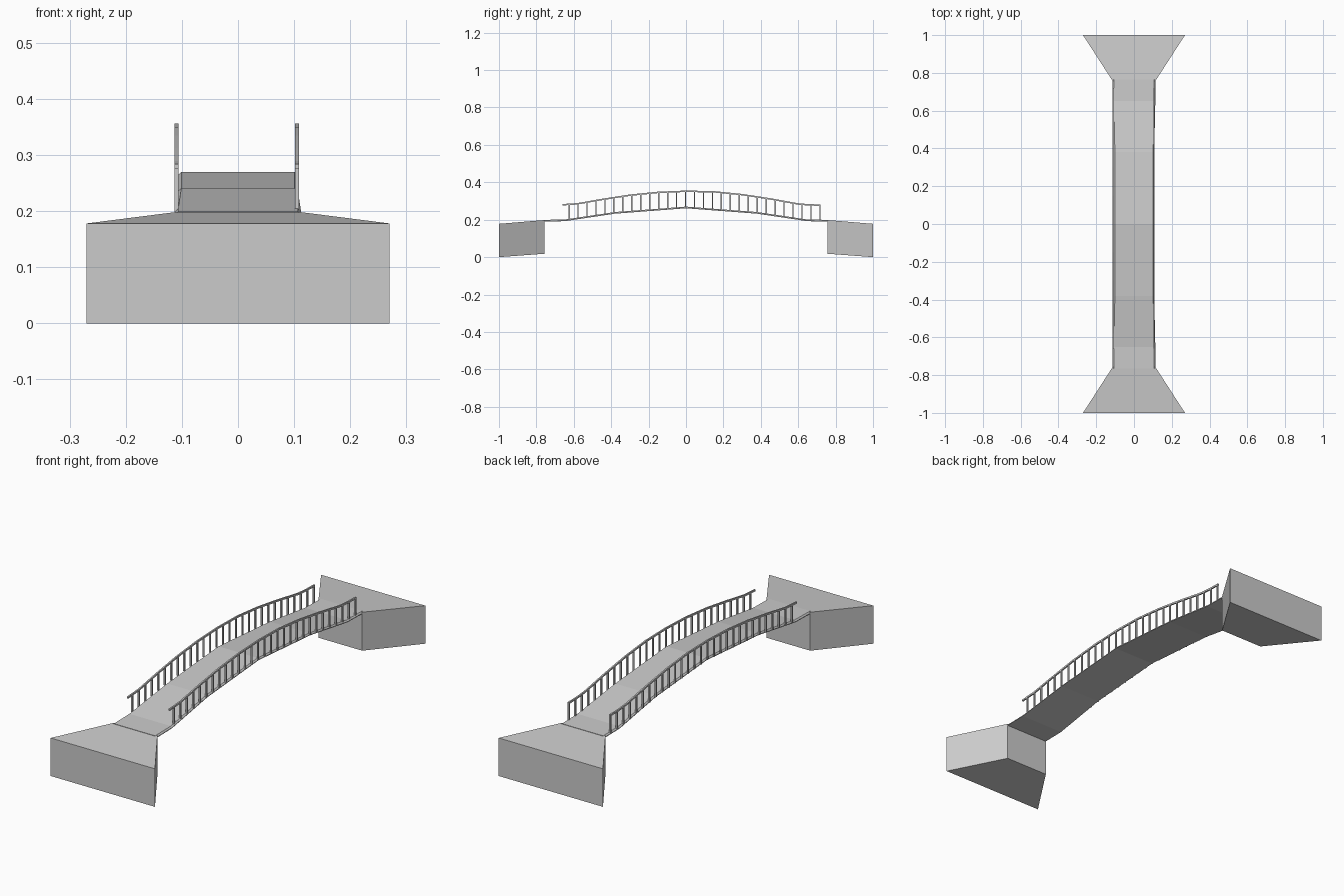
import bpy, bmesh

if "Cube" in bpy.data.objects:
    bpy.data.objects.remove(bpy.data.objects["Cube"])

grey = bpy.data.materials.new("light grey")
grey.diffuse_color = (0.6, 0.6, 0.6, 1)
grey.use_nodes = True
grey.node_tree.nodes["Principled BSDF"].inputs["Base Color"].default_value = grey.diffuse_color


def make_object(name, bm):
    bmesh.ops.recalc_face_normals(bm, faces=bm.faces)
    mesh = bpy.data.meshes.new(name)
    bm.to_mesh(mesh)
    bm.free()
    mesh.materials.append(grey)
    ob = bpy.data.objects.new(name, mesh)
    bpy.context.collection.objects.link(ob)
    return ob


def sweep(bm, sections):
    """Skin a row of closed cross-sections and cap both ends."""
    rings = [[bm.verts.new(p) for p in s] for s in sections]
    n = len(rings[0])
    for a, b in zip(rings, rings[1:]):
        for i in range(n):
            j = (i + 1) % n
            bm.faces.new((a[i], a[j], b[j], b[i]))
    bm.faces.new(rings[0])
    bm.faces.new(rings[-1])


def rect(x0, x1, y, z0, z1):
    return [(x0, y, z0), (x1, y, z0), (x1, y, z1), (x0, y, z1)]


def height(profile, y):
    """Linear interpolation along a (y, z) profile."""
    for (ya, za), (yb, zb) in zip(profile, profile[1:]):
        if y <= yb:
            return za + (zb - za) * (y - ya) / (yb - ya)
    return profile[-1][1]


# Flared, slightly tilted abutments at both ends
for name, s in (("front_abutment", -1), ("back_abutment", 1)):
    bm = bmesh.new()
    sweep(bm, [rect(-0.27, 0.27, s * 1.0, 0.0, 0.178),
               rect(-0.113, 0.113, s * 0.757, 0.018, 0.198)])
    make_object(name, bm)

# Arched thin deck with chamfered top edges
deck = [(-0.765, 0.199), (-0.65, 0.201), (-0.38, 0.241), (0, 0.27),
        (0.38, 0.241), (0.65, 0.201), (0.765, 0.199)]
bm = bmesh.new()
sections = []
for y, z in deck:
    w = 0.107 if abs(y) < 0.6 else 0.113
    sections.append([(-w, y, z - 0.009), (w, y, z - 0.009), (w, y, z - 0.006),
                     (w - 0.006, y, z), (-w + 0.006, y, z), (-w, y, z - 0.006)])
sweep(bm, sections)
make_object("deck", bm)

# Handrails and balusters
rail = [(-0.66, 0.284), (-0.58, 0.289), (-0.45, 0.312), (-0.3, 0.335),
        (-0.15, 0.350), (0, 0.356), (0.15, 0.353), (0.3, 0.338),
        (0.45, 0.315), (0.6, 0.288), (0.66, 0.283), (0.72, 0.282)]
POSTS = 29
for side, x0, x1 in (("left", -0.113, -0.106), ("right", 0.102, 0.109)):
    bm = bmesh.new()
    sweep(bm, [rect(x0, x1, y, z - 0.008, z) for y, z in rail])
    make_object(side + "_handrail", bm)

    bm = bmesh.new()
    for i in range(POSTS):
        y = -0.625 + i * (0.716 + 0.625) / (POSTS - 1)
        z0, z1 = height(deck, y) - 0.006, height(rail, y) - 0.004
        sweep(bm, [rect(x0, x1, y - 0.0035, z0, z1),
                   rect(x0, x1, y + 0.0035, z0, z1)])
    make_object(side + "_balusters", bm)
